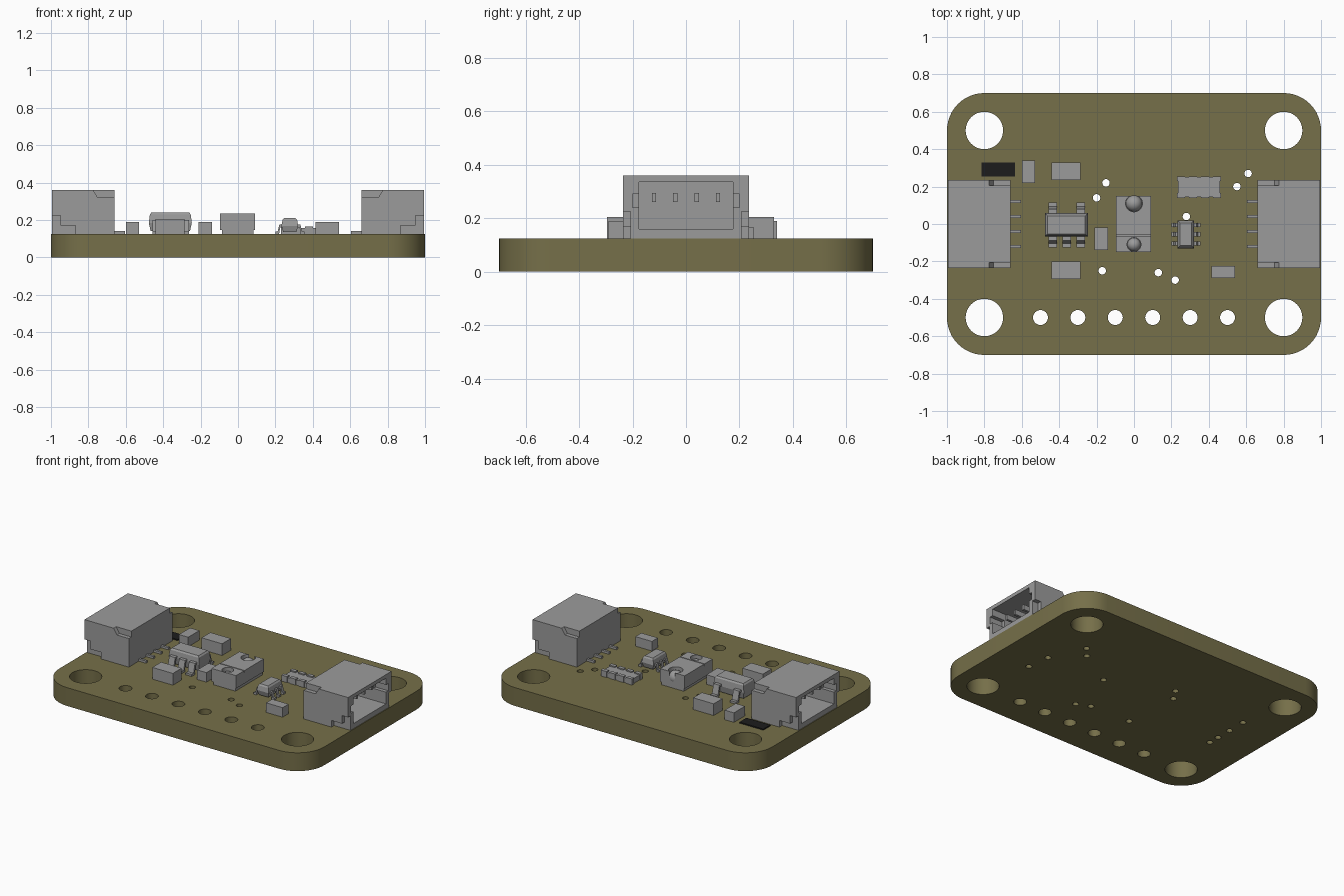
import bpy, bmesh
from math import radians
from mathutils import Matrix, Vector

if "Cube" in bpy.data.objects:
    bpy.data.objects.remove(bpy.data.objects["Cube"])


def material(name, rgb):
    m = bpy.data.materials.new(name)
    m.use_nodes = True
    m.diffuse_color = (*rgb, 1)
    m.node_tree.nodes["Principled BSDF"].inputs["Base Color"].default_value = (*rgb, 1)
    return m


OLIVE = material("olive board", (0.18, 0.16, 0.067))
GREY = material("grey component", (0.33, 0.33, 0.33))
BLACK = material("black plate", (0.012, 0.012, 0.012))
TOP = 0.125


def finish(name, bm, mat=GREY):
    bmesh.ops.recalc_face_normals(bm, faces=bm.faces[:])
    me = bpy.data.meshes.new(name)
    bm.to_mesh(me)
    bm.free()
    me.materials.append(mat)
    ob = bpy.data.objects.new(name, me)
    bpy.context.scene.collection.objects.link(ob)
    return ob


def add_box(bm, lo, hi):
    lo, hi = Vector(lo), Vector(hi)
    mat = Matrix.Translation((lo + hi) / 2) @ Matrix.Diagonal((*(hi - lo), 1))
    bmesh.ops.create_cube(bm, size=1, matrix=mat)


def add_cylinder(bm, x, y, r, z0, z1, sides=32):
    bmesh.ops.create_cone(bm, cap_ends=True, segments=sides, radius1=r, radius2=r,
                          depth=z1 - z0, matrix=Matrix.Translation((x, y, (z0 + z1) / 2)))


def add_prism(bm, profile, y0, y1):
    """Extrude an (x, z) outline along y."""
    f = bm.faces.new([bm.verts.new((x, y0, z)) for x, z in profile])
    out = bmesh.ops.extrude_face_region(bm, geom=[f])
    verts = [v for v in out["geom"] if isinstance(v, bmesh.types.BMVert)]
    bmesh.ops.translate(bm, verts=verts, vec=(0, y1 - y0, 0))


def box(name, lo, hi, mat=GREY):
    bm = bmesh.new()
    add_box(bm, lo, hi)
    return finish(name, bm, mat)


def cut(ob, bm):
    bmesh.ops.recalc_face_normals(bm, faces=bm.faces[:])
    cutter = finish("cutter", bm, ob.data.materials[0])
    cutter.hide_render = True
    mod = ob.modifiers.new("cut", 'BOOLEAN')
    mod.operation, mod.solver, mod.object = 'DIFFERENCE', 'EXACT', cutter
    bpy.context.view_layer.objects.active = ob
    bpy.ops.object.modifier_apply(modifier=mod.name)
    bpy.data.objects.remove(cutter)


# Circuit board with rounded corners
bm = bmesh.new()
add_box(bm, (-1, -0.7, 0), (1, 0.7, TOP))
upright = [e for e in bm.edges if abs(e.verts[0].co.z - e.verts[1].co.z) > 0.1]
bmesh.ops.bevel(bm, geom=upright, offset=0.2, segments=12, profile=0.5, affect='EDGES')
board = finish("circuit_board", bm, OLIVE)

# Mounting holes, header holes and small through holes
vias = [(-0.15, 0.22), (-0.2, 0.14), (0.28, 0.04), (0.55, 0.2), (0.61, 0.27),
        (-0.17, -0.25), (0.13, -0.26), (0.22, -0.3), (0.74, -0.13), (0.72, 0.03),
        (-0.72, 0.19), (-0.72, 0.06), (-0.72, -0.05), (-0.72, -0.13)]
bm = bmesh.new()
for x in (-0.8, 0.8):
    for y in (-0.5, 0.5):
        add_cylinder(bm, x, y, 0.1, -0.1, 0.3, 48)
for i in range(6):
    add_cylinder(bm, -0.5 + 0.2 * i, -0.5, 0.04, -0.1, 0.3)
for x, y in vias:
    add_cylinder(bm, x, y, 0.02, -0.1, 0.3, 20)
cut(board, bm)


# Side connectors: hollow housing with stepped sides, contacts and solder tails
def connector(side, turn):
    body = box(side + "_connector_housing", (0.66, -0.235, TOP), (0.995, 0.235, 0.36))
    bm = bmesh.new()
    add_box(bm, (0.71, -0.175, 0.16), (1.1, 0.175, 0.335))
    cut(body, bm)
    bm = bmesh.new()
    add_box(bm, (0.9, -0.2, 0.24), (1.1, 0.2, 0.29))
    cut(body, bm)
    bm = bmesh.new()
    for a, b in ((-0.3, -0.207), (0.207, 0.3)):
        add_prism(bm, [(0.6, 0.4), (0.78, 0.4), (0.775, 0.36), (0.75, 0.32), (0.6, 0.32)], a, b)
        add_prism(bm, [(1.1, 0.1), (1.1, 0.225), (0.95, 0.225), (0.95, 0.17),
                       (0.87, 0.17), (0.87, 0.1)], a, b)
    cut(body, bm)
    bm = bmesh.new()
    for i in range(4):
        y = -0.12 + 0.08 * i
        add_box(bm, (0.605, y - 0.008, TOP), (0.67, y + 0.008, 0.14))
        add_box(bm, (0.7, y - 0.008, 0.26), (0.93, y + 0.008, 0.295))
    pins = finish(side + "_connector_pins", bm)
    if turn:
        for ob in (body, pins):
            ob.data.transform(Matrix.Rotation(radians(180), 4, 'Z'))


connector("left", False)
connector("right", True)


# Moulded chips: body widest at the waist, with a chamfered top
def chip_body(name, cx, cy, w, d, z0, z1):
    bm = bmesh.new()
    waist = z0 + (z1 - z0) * 0.45
    rings = []
    for z, inset in ((z0, 0.01), (waist, 0), (z1 - 0.01, 0.006), (z1, 0.014)):
        a, b = w / 2 - inset, d / 2 - inset
        rings.append([bm.verts.new((cx + sx * a, cy + sy * b, z))
                      for sx, sy in ((-1, -1), (1, -1), (1, 1), (-1, 1))])
    for lo, hi in zip(rings, rings[1:]):
        for i in range(4):
            j = (i + 1) % 4
            bm.faces.new((lo[i], lo[j], hi[j], hi[i]))
    bm.faces.new(rings[0])
    bm.faces.new(rings[-1])
    return finish(name, bm)


def gull_legs(name, spots, reach, width, height):
    """Bent legs; each spot is (x, y, heading in degrees) at the chip wall."""
    t = 0.014
    outline = [(-0.01, height), (0.4 * reach, height), (0.65 * reach, t), (reach, t),
               (reach, 0), (0.45 * reach, 0), (0.25 * reach, height - t), (-0.01, height - t)]
    bm = bmesh.new()
    for x, y, angle in spots:
        part = bmesh.new()
        add_prism(part, outline, -width / 2, width / 2)
        part.transform(Matrix.Translation((x, y, TOP)) @ Matrix.Rotation(radians(angle), 4, 'Z'))
        me = bpy.data.meshes.new("leg")
        part.to_mesh(me)
        part.free()
        bm.from_mesh(me)
        bpy.data.meshes.remove(me)
    finish(name, bm)


chip_body("regulator_body", -0.362, -0.005, 0.23, 0.125, 0.14, 0.24)
gull_legs("regulator_legs", [(-0.435, 0.055, 90), (-0.285, 0.055, 90)] +
          [(x, -0.065, -90) for x in (-0.435, -0.36, -0.285)], 0.06, 0.045, 0.075)
chip_body("small_chip_body", 0.277, -0.055, 0.09, 0.15, 0.135, 0.21)
gull_legs("small_chip_legs", [(0.32, y, 0) for y in (-0.005, -0.055, -0.105)] +
          [(0.235, y, 180) for y in (-0.005, -0.055, -0.105)], 0.035, 0.022, 0.05)

# Optical sensor: two-part cover on a narrower base, with domes in round wells
box("sensor_base", (-0.085, -0.145, TOP), (0.082, 0.145, 0.15))
cover = box("sensor_cover", (-0.095, -0.15, 0.147), (0.09, 0.15, 0.235))
bm = bmesh.new()
add_box(bm, (-0.2, -0.064, 0.222), (0.2, -0.058, 0.3))
wells = ((0.11, 0.045), (-0.11, 0.037))
for y, r in wells:
    add_cylinder(bm, 0, y, r, 0.19, 0.3)
cut(cover, bm)
bm = bmesh.new()
for y, r in wells:
    bmesh.ops.create_uvsphere(bm, u_segments=24, v_segments=12, radius=r * 0.97,
                              matrix=Matrix.Translation((0, y, 0.188)))
domes = finish("sensor_domes", bm)

# Small block components and the thin black plate
for name, x0, x1, y0, y1, z in (
        ("back_resistor", -0.6, -0.53, 0.22, 0.34, 0.19),
        ("back_capacitor", -0.44, -0.285, 0.235, 0.33, 0.205),
        ("middle_resistor", -0.21, -0.14, -0.14, -0.02, 0.19),
        ("front_capacitor", -0.44, -0.285, -0.295, -0.2, 0.205),
        ("indicator_lamp", 0.415, 0.54, -0.29, -0.225, 0.19)):
    box(name, (x0, y0, TOP), (x1, y1, z))
box("black_plate", (-0.815, 0.255, TOP), (-0.635, 0.33, 0.133), BLACK)

# Resistor array with raised end terminals
box("resistor_array_body", (0.235, 0.145, TOP), (0.46, 0.25, 0.158))
bm = bmesh.new()
for i in range(4):
    x = 0.23 + 0.064 * i
    add_box(bm, (x, 0.14, TOP), (x + 0.043, 0.165, 0.166))
    add_box(bm, (x, 0.23, TOP), (x + 0.043, 0.255, 0.166))
finish("resistor_array_terminals", bm)

# Smooth the rounded parts, keeping edges sharp
bpy.ops.object.select_all(action='DESELECT')
for ob in (board, cover, domes):
    ob.select_set(True)
bpy.context.view_layer.objects.active = board
bpy.ops.object.shade_smooth_by_angle(angle=radians(30))
